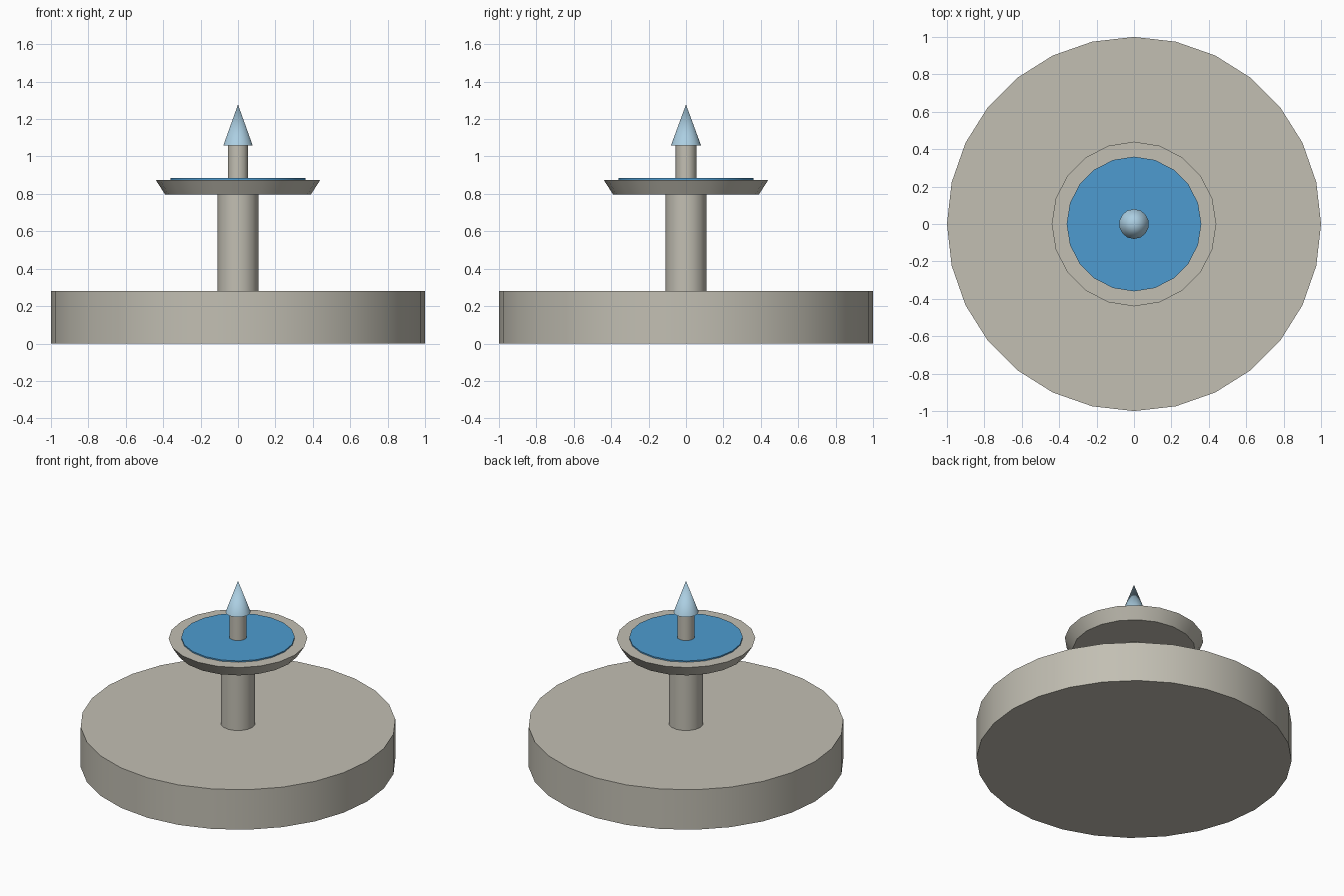
import bpy
import math

cube = bpy.data.objects.get("Cube")
if cube:
    bpy.data.objects.remove(cube, do_unlink=True)


def make_material(name, rgb):
    mat = bpy.data.materials.new(name)
    mat.use_nodes = True
    mat.diffuse_color = (*rgb, 1)
    mat.node_tree.nodes["Principled BSDF"].inputs["Base Color"].default_value = (*rgb, 1)
    return mat


stone = make_material("pale stone", (0.54, 0.52, 0.45))
water = make_material("water blue", (0.075, 0.33, 0.63))
spray = make_material("spray light blue", (0.41, 0.62, 0.76))


def round_part(name, sides, r_bottom, r_top, z_bottom, z_top, mat):
    """Upright cylinder, flared disc or cone between two heights."""
    bpy.ops.mesh.primitive_cone_add(
        vertices=sides, radius1=r_bottom, radius2=r_top,
        depth=z_top - z_bottom, location=(0, 0, (z_bottom + z_top) / 2))
    obj = bpy.context.object
    obj.name = name
    obj.data.materials.append(mat)
    bpy.ops.object.shade_smooth_by_angle(angle=math.radians(40))
    return obj


# Wide basin at the foot
round_part("basin", 28, 1.0, 1.0, 0, 0.28, stone)
# Column carrying the flared bowl
round_part("column", 16, 0.11, 0.11, 0.28, 0.80, stone)
round_part("upper_bowl", 20, 0.39, 0.44, 0.797, 0.875, stone)
# Thin water disc on the bowl
round_part("bowl_water", 20, 0.36, 0.36, 0.875, 0.884, water)
# Stem and pointed jet
round_part("upper_stem", 10, 0.056, 0.056, 0.88, 1.062, stone)
round_part("water_jet", 14, 0.08, 0, 1.06, 1.278, spray)
